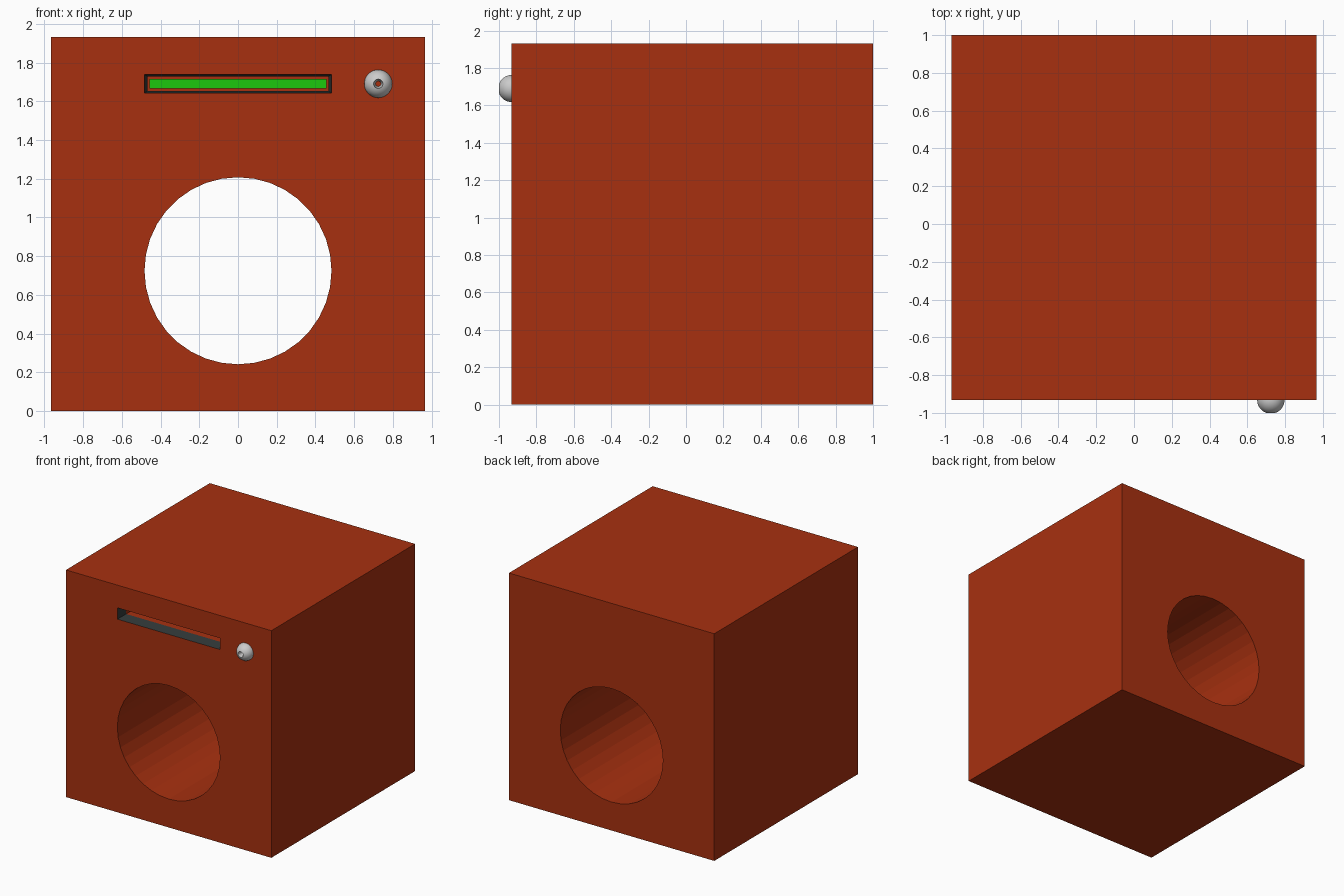
import bpy, bmesh, math
from mathutils import Matrix

if "Cube" in bpy.data.objects:
    bpy.data.objects.remove(bpy.data.objects["Cube"])

U = 2 / 41.414            # one design unit
FRONT, BACK = 1 - 40 * U, 1.0
SLOT_Z, KNOB_X = 35 * U, 15 * U


def material(name, rgb):
    m = bpy.data.materials.new(name)
    m.diffuse_color = (*rgb, 1)
    m.use_nodes = True
    m.node_tree.nodes["Principled BSDF"].inputs["Base Color"].default_value = m.diffuse_color
    return m


def add(name, bm, mat=None):
    bmesh.ops.recalc_face_normals(bm, faces=bm.faces)
    me = bpy.data.meshes.new(name)
    bm.to_mesh(me)
    bm.free()
    ob = bpy.data.objects.new(name, me)
    bpy.context.collection.objects.link(ob)
    if mat:
        me.materials.append(mat)
    return ob


def frustum(name, x, z, y0, y1, a, b, mat=None):
    """Rectangular block along y with half sizes a at y0 and b at y1."""
    bm = bmesh.new()
    bmesh.ops.create_cube(bm, size=2)
    for v in bm.verts:
        y, h = (y0, a) if v.co.y < 0 else (y1, b)
        v.co = (x + v.co.x * h[0], y, z + v.co.z * h[1])
    return add(name, bm, mat)


def rod(name, x, z, y0, y1, r0, r1, n, mat=None):
    """Round rod or cone along y, radius r0 at y0 and r1 at y1."""
    bm = bmesh.new()
    bmesh.ops.create_cone(bm, cap_ends=True, segments=n, radius1=r1, radius2=r0, depth=y1 - y0)
    bm.transform(Matrix.Translation((x, (y0 + y1) / 2, z)) @ Matrix.Rotation(math.pi / 2, 4, 'X'))
    return add(name, bm, mat)


def cut(ob, cutter):
    m = ob.modifiers.new("cut", 'BOOLEAN')
    m.operation, m.solver, m.object = 'DIFFERENCE', 'EXACT', cutter
    m.material_mode = 'TRANSFER'
    bpy.context.view_layer.objects.active = ob
    bpy.ops.object.modifier_apply(modifier=m.name)
    bpy.data.objects.remove(cutter)


red = material("body_red", (0.39, 0.030, 0.005))
dark = material("slot_dark", (0.033, 0.042, 0.042))
green = material("display_green", (0.012, 0.58, 0.004))

# Body with round tunnel
body = frustum("body", 0, 20 * U, FRONT, BACK, (20 * U, 20 * U), (20 * U, 20 * U), red)
cut(body, rod("tunnel_cutter", 0, 15 * U, FRONT - 0.1, BACK + 0.1, 10 * U, 10 * U, 36, red))

# Display slot: red recess behind a dark tapered surround
inner, outer = (0.468, 0.037), (10 * U, U)
cut(body, frustum("recess_cutter", 0, SLOT_Z, FRONT - 0.05, FRONT + 0.2, inner, inner, red))
slope = [(o - i) / 0.0966 for o, i in zip(outer, inner)]
wide = tuple(o + s * 0.02 for o, s in zip(outer, slope))
cut(body, frustum("surround_cutter", 0, SLOT_Z, FRONT - 0.02, FRONT + 0.0966, wide, inner, dark))

# Display bar at the back of the slot
bar = (9.45 * U, 0.5 * U)
frustum("display_bar", 0, SLOT_Z, FRONT + 0.18, FRONT + 0.21, bar, bar, green)

# Knob, a ball half sunk in the front with a tapered hole
bm = bmesh.new()
bmesh.ops.create_uvsphere(bm, u_segments=36, v_segments=18, radius=1.5 * U)
bm.transform(Matrix.Translation((KNOB_X, FRONT, SLOT_Z)) @ Matrix.Rotation(math.pi / 2, 4, 'X'))
knob = add("knob", bm)
cut(knob, rod("knob_cutter", KNOB_X, SLOT_Z, -1.02, FRONT + 0.01, 0.56 * U, 0.25 * U, 24))
bpy.ops.object.select_all(action='DESELECT')
knob.select_set(True)
bpy.context.view_layer.objects.active = knob
bpy.ops.object.shade_smooth_by_angle(angle=math.radians(30))
